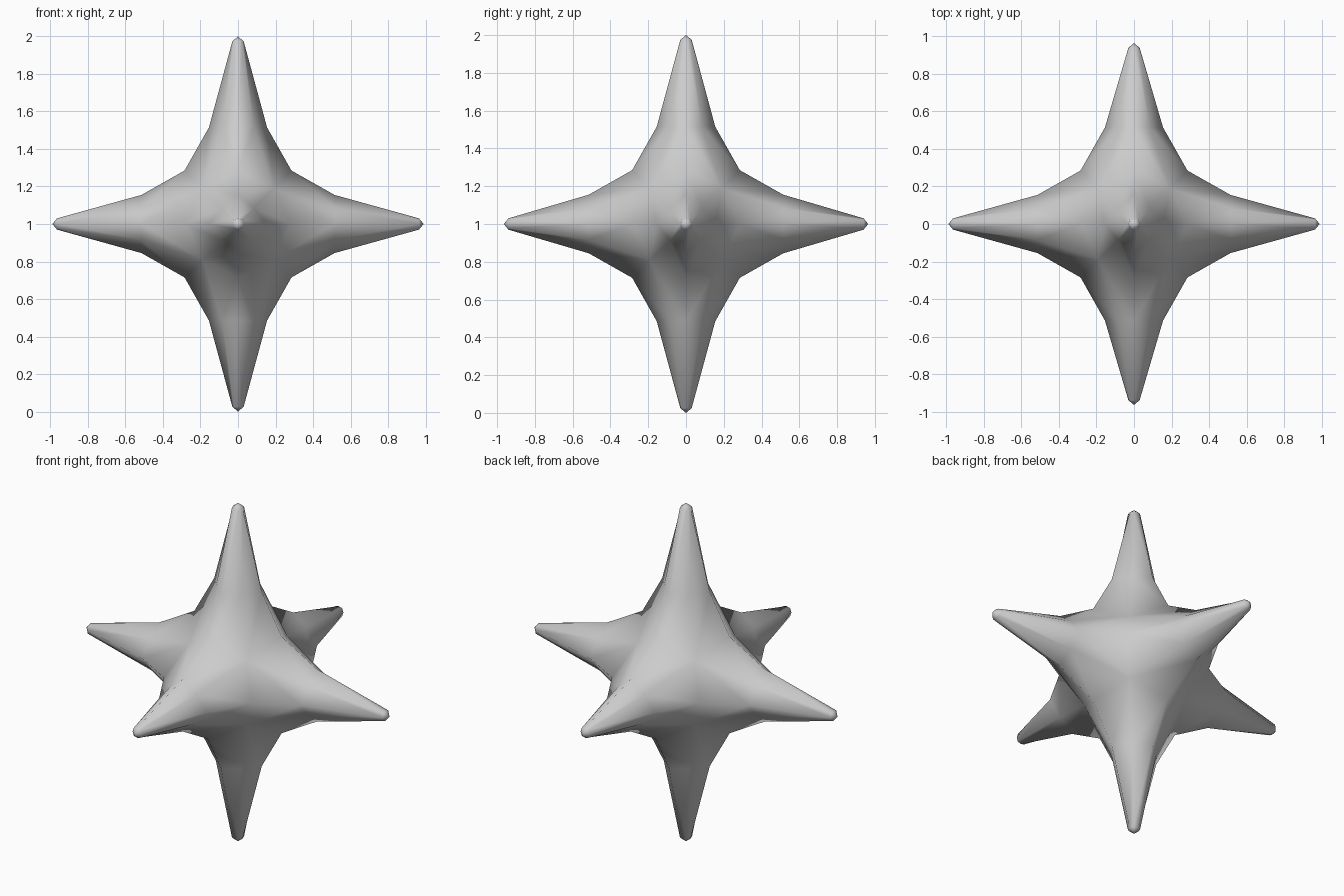
import bpy
import bmesh
from itertools import product
from mathutils import Vector

cube = bpy.data.objects.get("Cube")
if cube:
    bpy.data.objects.remove(cube, do_unlink=True)

# Plain grey material
grey = bpy.data.materials.new("grey")
grey.use_nodes = True
colour = (0.6, 0.6, 0.6, 1)
grey.diffuse_color = colour
grey.node_tree.nodes["Principled BSDF"].inputs["Base Color"].default_value = colour

# Reach of the spikes along x, y and z
REACH = (0.99, 0.965, 1.0)


def quarter_spike(tip):
    """Quads for one quarter of a spike pointing along +z."""
    apex = (0, 0, tip)
    cap_a, cap_mid, cap_b = (0.03, 0, tip - 0.025), (0.023, 0.023, tip - 0.025), (0, 0.03, tip - 0.025)
    waist_a, waist_mid, waist_b = (0.155, 0, 0.515), (0.085, 0.085, 0.515), (0, 0.155, 0.515)
    valley_a, corner, valley_b = (0.285, 0, 0.285), (0.19, 0.19, 0.19), (0, 0.285, 0.285)
    return [
        (apex, cap_a, cap_mid, cap_b),
        (cap_a, waist_a, waist_mid, cap_mid),
        (cap_mid, waist_mid, waist_b, cap_b),
        (waist_a, valley_a, corner, waist_mid),
        (waist_mid, corner, valley_b, waist_b),
    ]


# Repeat the quarter on every axis and in every octant, then weld
bm = bmesh.new()
for axis, reach in enumerate(REACH):
    for signs in product((1, -1), repeat=3):
        for quad in quarter_spike(reach):
            verts = []
            for p in quad:
                co = Vector([p[(i - axis + 2) % 3] * signs[i] for i in range(3)])
                verts.append(bm.verts.new(co + Vector((0, 0, 1))))
            bm.faces.new(verts)
bmesh.ops.remove_doubles(bm, verts=bm.verts[:], dist=0.001)
bmesh.ops.recalc_face_normals(bm, faces=bm.faces[:])
for face in bm.faces:
    face.smooth = True

mesh = bpy.data.meshes.new("spiked_star")
bm.to_mesh(mesh)
bm.free()
mesh.materials.append(grey)
star = bpy.data.objects.new("spiked_star", mesh)
bpy.context.collection.objects.link(star)
